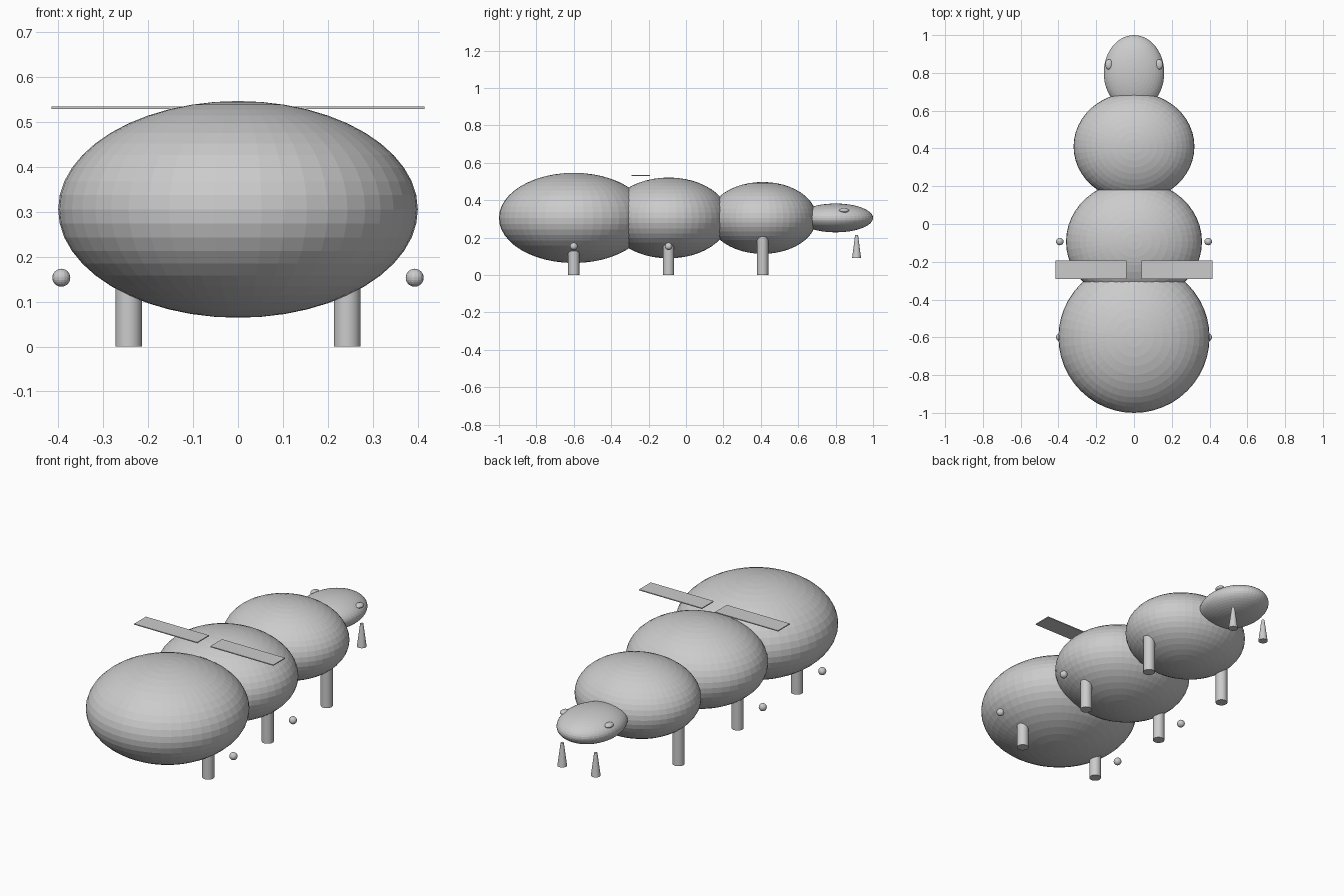
import bpy

cube = bpy.data.objects.get("Cube")
if cube:
    bpy.data.objects.remove(cube, do_unlink=True)

# Single plain grey for the whole model
grey = bpy.data.materials.new("plain_grey")
grey.use_nodes = True
GREY = (0.6, 0.6, 0.6, 1)
grey.diffuse_color = GREY
grey.node_tree.nodes["Principled BSDF"].inputs["Base Color"].default_value = GREY


def finish(name, smooth=False):
    obj = bpy.context.object
    obj.name = name
    obj.data.materials.append(grey)
    if smooth:
        bpy.ops.object.shade_smooth_by_angle()
    return obj


def ellipsoid(name, centre, radii, segments=48, rings=24):
    bpy.ops.mesh.primitive_uv_sphere_add(segments=segments, ring_count=rings,
                                         radius=1, location=centre)
    bpy.context.object.scale = radii
    return finish(name)


def tapered(name, x, y, bottom, top, r_bottom, r_top):
    bpy.ops.mesh.primitive_cone_add(vertices=24, radius1=r_bottom, radius2=r_top,
                                    depth=top - bottom,
                                    location=(x, y, (top + bottom) / 2))
    return finish(name, smooth=True)


# Body segments and flattened head in a row
MID = 0.305
FRONT, MIDDLE, REAR = -0.6, -0.093, 0.41
ellipsoid("front_body", (0, FRONT, MID), (0.4, 0.4, 0.241))
ellipsoid("middle_body", (0, MIDDLE, MID), (0.36, 0.324, 0.216))
ellipsoid("rear_body", (0, REAR, MID), (0.32, 0.288, 0.192))
ellipsoid("head", (0, 0.8, MID), (0.16, 0.2, 0.077))

for side, s in (("left", 1), ("right", -1)):
    # Legs under each body segment
    for part, y in (("front", FRONT), ("middle", MIDDLE), ("rear", REAR)):
        tapered(f"{part}_leg_{side}", s * 0.243, y, 0, 0.24, 0.03, 0.03)

    # Small balls floating beside the legs
    for part, y in (("front", FRONT), ("middle", MIDDLE)):
        ellipsoid(f"{part}_ball_{side}", (s * 0.393, y, 0.153), (0.02,) * 3, 16, 12)

    # Eyes and cone-shaped mandibles
    ellipsoid(f"eye_{side}", (s * 0.133, 0.845, 0.345), (0.02, 0.027, 0.012), 24, 12)
    tapered(f"mandible_{side}", s * 0.1, 0.912, 0.09, 0.213, 0.024, 0.008)

    # Thin flat wings
    bpy.ops.mesh.primitive_cube_add(size=1, location=(s * 0.227, -0.242, 0.531))
    bpy.context.object.scale = (0.376, 0.1, 0.005)
    finish(f"wing_{side}")
